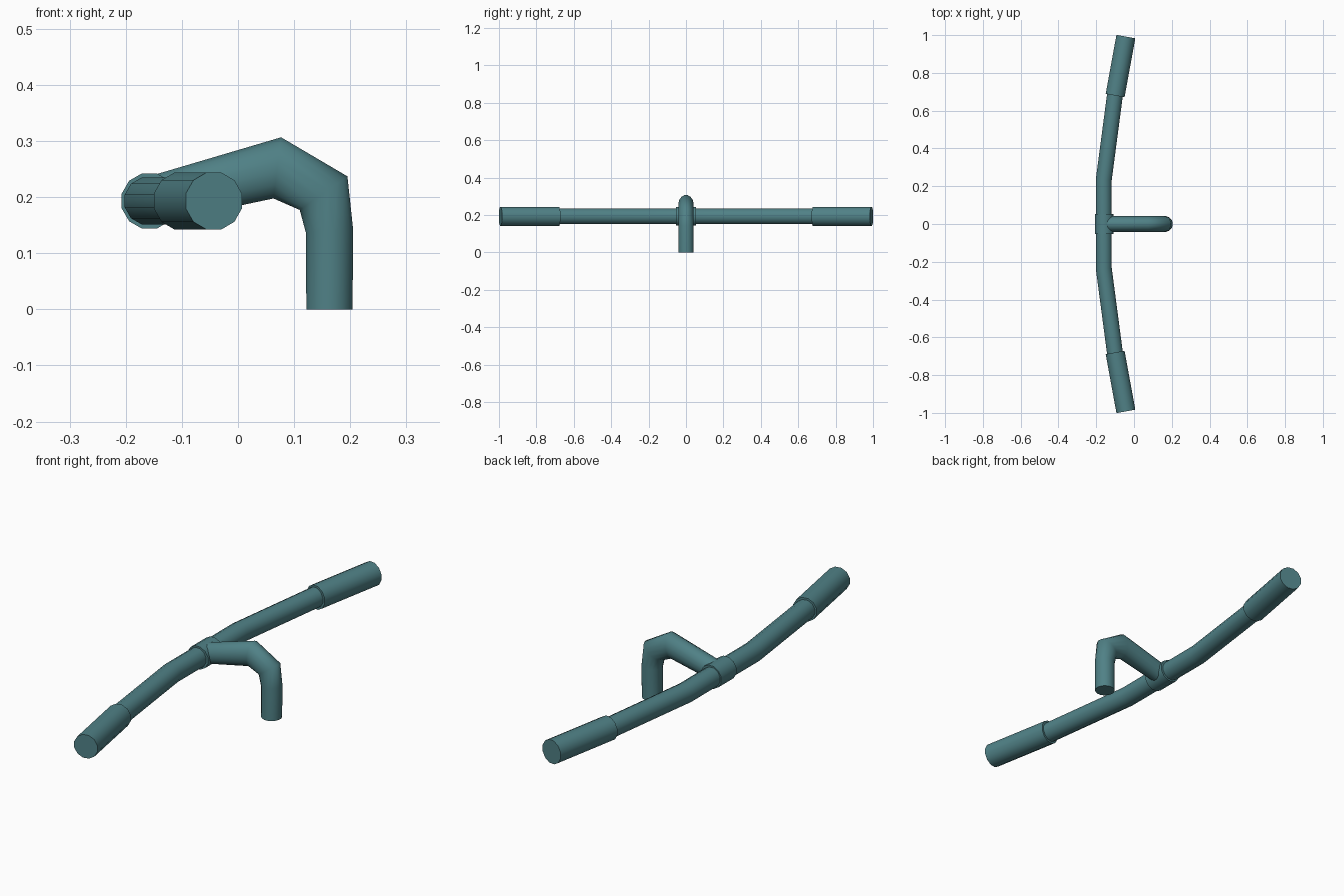
import bpy, bmesh, math
from mathutils import Vector

if "Cube" in bpy.data.objects:
    bpy.data.objects.remove(bpy.data.objects["Cube"])

teal = bpy.data.materials.new("teal_paint")
teal.diffuse_color = (0.08, 0.22, 0.24, 1)
teal.use_nodes = True
teal.node_tree.nodes["Principled BSDF"].inputs["Base Color"].default_value = teal.diffuse_color


def tube(name, path, radius, up, sides=12, widths=None):
    """Sweep a polygon along a planar path; 'up' is the plane normal.
    widths gives the in-plane half width of every ring."""
    pts = [Vector(p) for p in path]
    up = Vector(up)
    bm = bmesh.new()
    rings = []
    for i, p in enumerate(pts):
        d_in = (p - pts[i - 1]).normalized() if i else None
        d_out = (pts[i + 1] - p).normalized() if i < len(pts) - 1 else None
        d_in, d_out = d_in or d_out, d_out or d_in
        tangent = (d_in + d_out).normalized()
        side = up.cross(tangent)
        w = widths[i] if widths else radius / tangent.dot(d_out)
        ring = []
        for k in range(sides):
            a = 2 * math.pi * (k + 0.5) / sides
            ring.append(bm.verts.new(p + side * w * math.cos(a) + up * radius * math.sin(a)))
        rings.append(ring)
    for r0, r1 in zip(rings, rings[1:]):
        for k in range(sides):
            j = (k + 1) % sides
            bm.faces.new((r0[k], r0[j], r1[j], r1[k]))
    bm.faces.new(rings[0])
    bm.faces.new(rings[-1])
    bmesh.ops.recalc_face_normals(bm, faces=bm.faces)
    mesh = bpy.data.meshes.new(name)
    bm.to_mesh(mesh)
    bm.free()
    mesh.materials.append(teal)
    ob = bpy.data.objects.new(name, mesh)
    bpy.context.collection.objects.link(ob)
    bpy.ops.object.select_all(action='DESELECT')
    ob.select_set(True)
    bpy.context.view_layer.objects.active = ob
    bpy.ops.object.shade_smooth_by_angle(angle=math.radians(50))
    return ob


Z = 0.193           # height of the bar axis
UP = (0, 0, 1)

# Swept-back bar, symmetric about y = 0
half = [(-0.16, 0.235), (-0.10, 0.69)]
bar = [(x, -y, Z) for x, y in reversed(half)] + [(x, y, Z) for x, y in half]
tube("handlebar", bar, 0.0435, UP)

# Grips on both ends
for name, s in (("grip_front", -1), ("grip_back", 1)):
    tube(name, [(-0.10, s * 0.68, Z), (-0.043, s * 0.992, Z)], 0.0525, UP)

# Clamp around the middle of the bar
tube("clamp", [(-0.158, -0.053, Z), (-0.158, 0.053, Z)], 0.051, UP)

# Bent stem from the clamp down to the fork
stem = [(0.163, 0, 0), (0.163, 0, 0.14), (0.1525, 0, 0.207),
        (0.07, 0, 0.252), (-0.15, 0, 0.1955)]
tube("stem", stem, 0.042, (0, 1, 0), sides=16,
     widths=[0.042, 0.043, 0.053, 0.056, 0.043])
